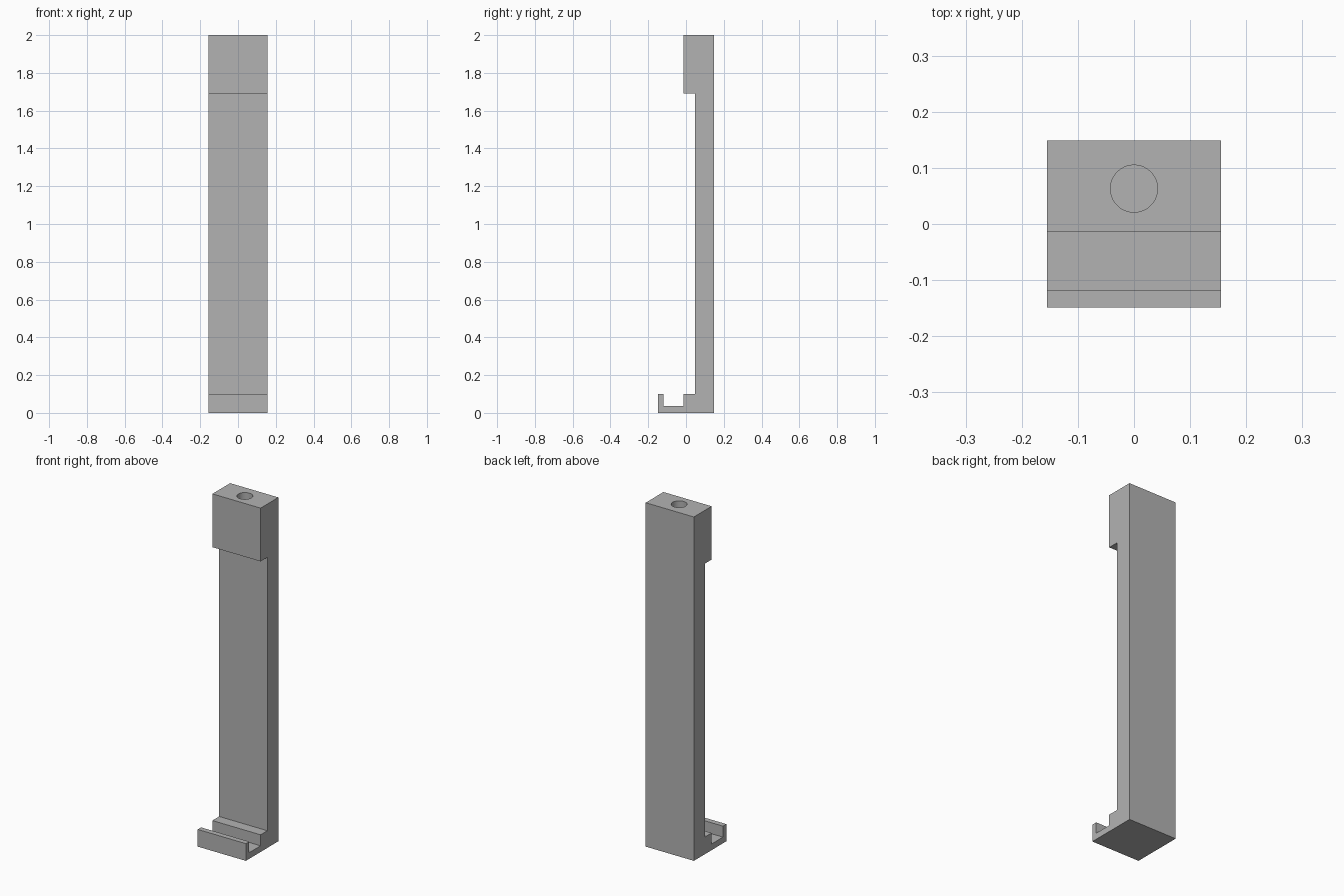
import bpy
import bmesh
from mathutils import Matrix, Vector

cube = bpy.data.objects.get("Cube")
if cube:
    bpy.data.objects.remove(cube, do_unlink=True)

# Plain grey material
grey = bpy.data.materials.new("plain grey")
grey.use_nodes = True
colour = (0.45, 0.45, 0.45, 1)
grey.diffuse_color = colour
grey.node_tree.nodes["Principled BSDF"].inputs["Base Color"].default_value = colour

HALF_WIDTH = 0.155
HOLE_Y, HOLE_RADIUS, HOLE_DEPTH = 0.063, 0.042, 0.25


def add_object(name, bm):
    bmesh.ops.recalc_face_normals(bm, faces=bm.faces[:])
    mesh = bpy.data.meshes.new(name)
    bm.to_mesh(mesh)
    bm.free()
    mesh.materials.append(grey)
    obj = bpy.data.objects.new(name, mesh)
    bpy.context.collection.objects.link(obj)
    return obj


# Bracket: side profile (y, z) extruded across the width
profile = [
    (0.149, 0), (0.149, 2), (-0.014, 2), (-0.014, 1.69),   # back and top block
    (0.048, 1.69), (0.048, 0.1),                           # slim spine
    (-0.014, 0.1), (-0.014, 0.036),                        # lower step
    (-0.118, 0.036), (-0.118, 0.1), (-0.149, 0.1), (-0.149, 0),  # hooked lip
]
bm = bmesh.new()
side = bm.faces.new([bm.verts.new((-HALF_WIDTH, y, z)) for y, z in profile])
extruded = bmesh.ops.extrude_face_region(bm, geom=[side])["geom"]
bmesh.ops.translate(bm, vec=Vector((2 * HALF_WIDTH, 0, 0)),
                    verts=[v for v in extruded if isinstance(v, bmesh.types.BMVert)])
bracket = add_object("bracket", bm)

# Round blind hole in the top block
bm = bmesh.new()
bmesh.ops.create_cone(bm, cap_ends=True, segments=64, radius1=HOLE_RADIUS,
                      radius2=HOLE_RADIUS, depth=2 * HOLE_DEPTH,
                      matrix=Matrix.Translation((0, HOLE_Y, 2)))
cutter = add_object("hole_cutter", bm)
cutter.hide_render = True

cut = bracket.modifiers.new("top hole", "BOOLEAN")
cut.operation = "DIFFERENCE"
cut.solver = "EXACT"
cut.object = cutter
bpy.context.view_layer.objects.active = bracket
bracket.select_set(True)
bpy.ops.object.modifier_apply(modifier=cut.name)
bpy.data.objects.remove(cutter, do_unlink=True)

# Smooth hole wall, crisp edges
bpy.ops.object.shade_smooth_by_angle(angle=0.5)
